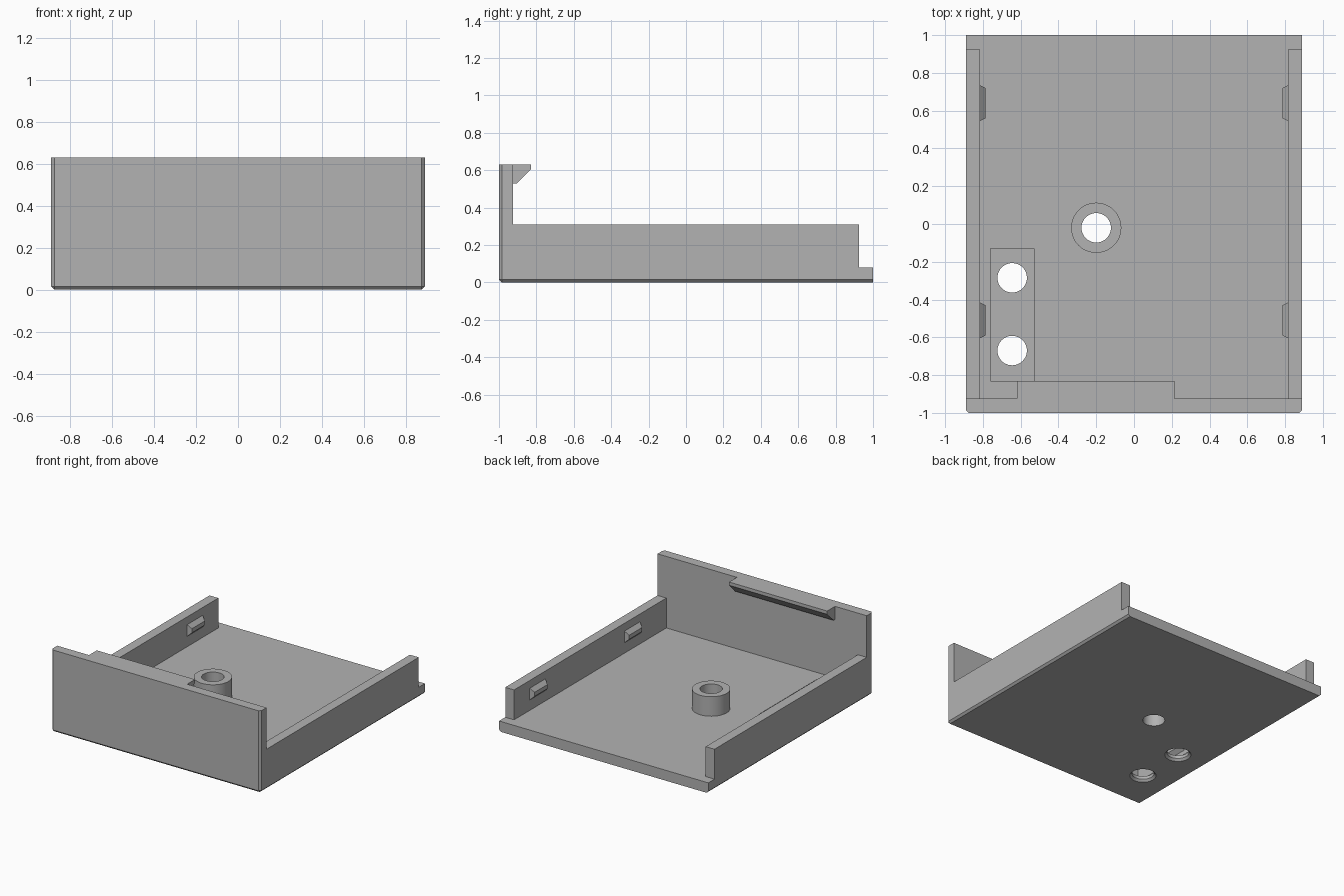
import bpy, bmesh, math
from mathutils import Vector

cube = bpy.data.objects.get("Cube")
if cube:
    bpy.data.objects.remove(cube, do_unlink=True)

grey = bpy.data.materials.new("light grey plastic")
grey.use_nodes = True
colour = (0.45, 0.45, 0.45, 1)
grey.diffuse_color = colour
grey.node_tree.nodes["Principled BSDF"].inputs["Base Color"].default_value = colour

W, L, H = 0.89, 1.0, 0.63            # half width, half length, front height
WALL, FLOOR, SIDE = 0.075, 0.08, 0.31
IN_X, IN_Y = W - WALL, L - WALL
BORE = 0.078


def finish(name, bm):
    bmesh.ops.recalc_face_normals(bm, faces=bm.faces)
    me = bpy.data.meshes.new(name)
    bm.to_mesh(me)
    bm.free()
    me.materials.append(grey)
    ob = bpy.data.objects.new(name, me)
    bpy.context.collection.objects.link(ob)
    return ob


def box_bm(lo, hi):
    bm = bmesh.new()
    bmesh.ops.create_cube(bm, size=1)
    for v in bm.verts:
        v.co = Vector([l + (c + 0.5) * (h - l) for c, l, h in zip(v.co, lo, hi)])
    return bm


def box(name, lo, hi):
    return finish(name, box_bm(lo, hi))


def lathe(name, profile, x, y, steps=48):
    """Spin a closed (radius, z) profile about a vertical axis."""
    bm = bmesh.new()
    vs = [bm.verts.new((r, 0, z)) for r, z in profile]
    es = [bm.edges.new((a, b)) for a, b in zip(vs, vs[1:] + vs[:1])]
    bmesh.ops.spin(bm, geom=vs + es, cent=(0, 0, 0), axis=(0, 0, 1),
                   angle=math.tau, steps=steps, use_merge=True)
    bmesh.ops.remove_doubles(bm, verts=bm.verts, dist=1e-5)
    bmesh.ops.translate(bm, verts=bm.verts, vec=(x, y, 0))
    return finish(name, bm)


def cut(target, cutter):
    cutter.hide_render = True
    mod = target.modifiers.new("cut", 'BOOLEAN')
    mod.operation, mod.solver, mod.object = 'DIFFERENCE', 'EXACT', cutter
    dg = bpy.context.evaluated_depsgraph_get()
    me = bpy.data.meshes.new_from_object(target.evaluated_get(dg))
    target.modifiers.clear()
    target.data = me
    bpy.data.objects.remove(cutter, do_unlink=True)


def smooth(ob):
    bpy.ops.object.select_all(action='DESELECT')
    ob.select_set(True)
    bpy.context.view_layer.objects.active = ob
    bpy.ops.object.shade_smooth_by_angle(angle=math.radians(30))


# Tray: block with chamfered front corners and bottom edges
bm = box_bm((-W, -L, 0), (W, L, H))


def chamfered(e):
    m = (e.verts[0].co + e.verts[1].co) / 2
    low, front, side = m.z < 0.01, m.y < -0.99, abs(m.x) > 0.8
    return (low and (front or side)) or (front and side)


bmesh.ops.bevel(bm, geom=[e for e in bm.edges if chamfered(e)], offset=0.015,
                segments=1, affect='EDGES')
tray = finish("tray", bm)

# Hollow out the tray: low sides, open inside, open back ledge
cut(tray, box("side_cutter", (-2, -IN_Y, SIDE), (2, 2, 1)))
cut(tray, box("inside_cutter", (-IN_X, -IN_Y, FLOOR), (IN_X, 2, 1)))
cut(tray, box("ledge_cutter", (-2, IN_Y, FLOOR), (2, 2, 1)))

# Sunken pocket with two countersunk holes, and the post hole
cut(tray, box("pocket_cutter", (-0.76, -0.83, 0.04), (-0.53, -0.13, 0.2)))
for y in (-0.285, -0.67):
    cut(tray, lathe("hole_cutter", [(0, -0.02), (0.112, -0.02), (BORE, 0.016),
                                    (BORE, 0.2), (0, 0.2)], -0.645, y))
cut(tray, lathe("post_hole_cutter", [(0, -0.1), (BORE, -0.1), (BORE, 0.2), (0, 0.2)],
                -0.2, -0.02))
smooth(tray)

# Hollow round post
post = lathe("post", [(BORE, FLOOR), (0.133, FLOOR), (0.133, 0.23), (BORE, 0.23)],
             -0.2, -0.02)
smooth(post)

# Catch lip along the top of the front wall
bm = bmesh.new()
lip = [(-IN_Y, H), (-IN_Y, 0.53), (-0.905, 0.53), (-0.83, 0.605), (-0.83, H)]
face = bm.faces.new([bm.verts.new((-0.62, y, z)) for y, z in lip])
new = bmesh.ops.extrude_face_region(bm, geom=[face])["geom"]
bmesh.ops.translate(bm, vec=(0.835, 0, 0),
                    verts=[v for v in new if isinstance(v, bmesh.types.BMVert)])
finish("front_lip", bm)

# Tapered snap nubs on the inside of both side walls
for side, sx in (("left", 1), ("right", -1)):
    for place, y in (("back", 0.64), ("front", -0.51)):
        bm = box_bm((-0.03, -0.095, 0.16), (0, 0.095, 0.25))
        for v in bm.verts:
            if v.co.x < -0.01:
                v.co.y *= 0.83
                v.co.z = 0.205 + (v.co.z - 0.205) * 0.35
            v.co.x = sx * (v.co.x + IN_X)
            v.co.y += y
        finish(f"{side}_{place}_nub", bm)
